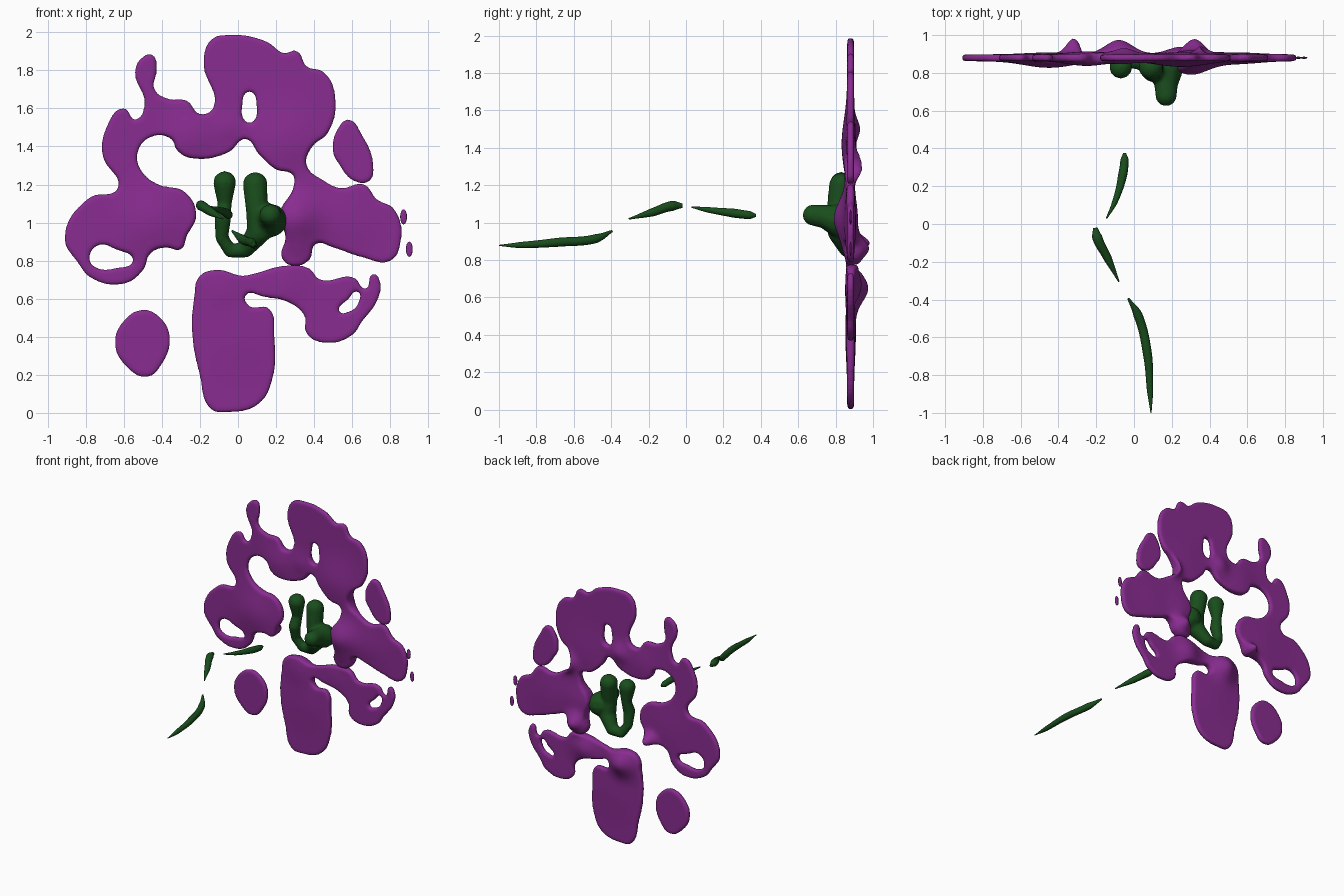
import bpy, bmesh
from math import exp
from mathutils import Vector

MID_Y = 0.88


def material(name, color):
    m = bpy.data.materials.new(name)
    m.diffuse_color = color
    return m


PURPLE = material("petal_purple", (0.25, 0.025, 0.28, 1))
GREEN = material("stem_green", (0.01, 0.075, 0.012, 1))


def add_object(name, data, mat=None):
    ob = bpy.data.objects.new(name, data)
    bpy.context.collection.objects.link(ob)
    if mat:
        data.materials.clear()
        data.materials.append(mat)
    return ob


def baked(ob):
    """Evaluated mesh of an object; the source object is removed."""
    dg = bpy.context.evaluated_depsgraph_get()
    dg.update()
    me = bpy.data.meshes.new_from_object(ob.evaluated_get(dg))
    bpy.data.objects.remove(ob)
    return me


def remeshed(me, voxel, smooth):
    ob = add_object("temp", me)
    r = ob.modifiers.new("remesh", 'REMESH')
    r.mode, r.voxel_size = 'VOXEL', voxel
    s = ob.modifiers.new("smooth", 'SMOOTH')
    s.factor, s.iterations = 0.5, smooth
    return baked(ob)


def finish(name, me, mat):
    me.polygons.foreach_set("use_smooth", [True] * len(me.polygons))
    return add_object(name, me, mat)


# Bulges of the petal sheet: x, z, radius, front height, back height
BULGES = [
    (0.30, 1.02, 0.13, 0.07, 0.02), (0.32, 0.86, 0.07, 0.01, 0.075),
    (0.40, 1.31, 0.06, 0.00, 0.085), (-0.32, 0.89, 0.05, 0.00, 0.08),
    (-0.08, 0.65, 0.10, 0.01, 0.075), (0.25, 0.67, 0.10, 0.01, 0.04),
    (-0.45, 1.00, 0.18, 0.035, 0.01), (0.25, 1.42, 0.18, 0.03, 0.01),
    (-0.25, 1.45, 0.14, 0.025, 0.015), (-0.05, 1.50, 0.07, 0.01, 0.03),
    (0.55, 1.00, 0.16, 0.015, 0.01), (0.00, 0.40, 0.18, 0.01, 0.01),
]


def petal(name, *outlines):
    """Smooth outline (plus holes) in x-z, filled, rounded and bulged."""
    cu = bpy.data.curves.new(name, 'CURVE')
    cu.dimensions, cu.fill_mode = '2D', 'BOTH'
    cu.extrude, cu.bevel_depth, cu.offset = 0.004, 0.014, -0.012
    cu.bevel_resolution = 2
    for pts in outlines:
        sp = cu.splines.new('BEZIER')
        sp.bezier_points.add(len(pts) - 1)
        sp.use_cyclic_u, sp.resolution_u = True, 6
        for bp, (x, z) in zip(sp.bezier_points, pts):
            bp.co = (x, z, 0)
            bp.handle_left_type = bp.handle_right_type = 'AUTO'
    me = baked(add_object("temp", cu))
    bm = bmesh.new()
    bm.from_mesh(me)
    bmesh.ops.remove_doubles(bm, verts=bm.verts, dist=1e-4)
    bm.to_mesh(me)
    bm.free()
    me = remeshed(me, 0.011, 3)
    for v in me.vertices:
        x, z, d = v.co
        front = back = 0
        for bx, bz, r, f, b in BULGES:
            g = exp(-((x - bx) ** 2 + (z - bz) ** 2) / (r * r))
            front += f * g
            back += b * g
        side = max(-1, min(1, d / 0.015))
        v.co = (x, MID_Y - d - side * (front if side > 0 else back), z)
    return finish(name, me, PURPLE)


def blob_chain(name, *paths):
    """Spheres swept along (x, y, z, radius) paths and fused together."""
    bm = bmesh.new()
    for path in paths:
        for a, b in zip(path, path[1:]):
            for i in range(9):
                x, y, z, r = Vector(a).lerp(Vector(b), i / 8)
                res = bmesh.ops.create_icosphere(bm, subdivisions=2, radius=r)
                bmesh.ops.translate(bm, verts=res["verts"], vec=(x, y, z))
    me = bpy.data.meshes.new(name)
    bm.to_mesh(me)
    bm.free()
    return finish(name, remeshed(me, 0.01, 4), GREEN)


def stem(name, pts):
    """Tapered tube through (x, y, z, radius) points."""
    cu = bpy.data.curves.new(name, 'CURVE')
    cu.dimensions, cu.bevel_depth, cu.bevel_resolution = '3D', 1.0, 4
    cu.use_fill_caps = True
    sp = cu.splines.new('BEZIER')
    sp.bezier_points.add(len(pts) - 1)
    for bp, (x, y, z, r) in zip(sp.bezier_points, pts):
        bp.co, bp.radius = (x, y, z), r
        bp.handle_left_type = bp.handle_right_type = 'AUTO'
    return finish(name, baked(add_object("temp", cu)), GREEN)


# Large connected upper petals: outer edge, then inner edge around the centre
upper_outer = [
    (-0.84, 0.79), (-0.91, 0.92), (-0.78, 1.13), (-0.63, 1.18), (-0.71, 1.35),
    (-0.69, 1.50), (-0.60, 1.60), (-0.54, 1.54), (-0.49, 1.62), (-0.54, 1.79),
    (-0.51, 1.86), (-0.45, 1.88), (-0.43, 1.80), (-0.44, 1.70), (-0.37, 1.65),
    (-0.27, 1.64), (-0.20, 1.57), (-0.13, 1.60), (-0.18, 1.84), (-0.14, 1.96),
    (-0.05, 1.985), (0.15, 1.95), (0.24, 1.89), (0.31, 1.90), (0.36, 1.82),
    (0.45, 1.79), (0.51, 1.66), (0.47, 1.47), (0.39, 1.40), (0.36, 1.30),
    (0.45, 1.22), (0.54, 1.18), (0.66, 1.20), (0.73, 1.12), (0.82, 1.07),
    (0.85, 0.88), (0.80, 0.80)]
upper_inner = [
    (0.65, 0.82), (0.50, 0.87), (0.41, 0.89), (0.37, 0.80), (0.28, 0.775),
    (0.23, 0.82), (0.25, 0.92), (0.22, 1.05), (0.29, 1.18), (0.29, 1.25),
    (0.20, 1.28), (0.11, 1.36), (0.04, 1.44), (-0.05, 1.37), (-0.25, 1.34),
    (-0.32, 1.38), (-0.35, 1.44), (-0.46, 1.45), (-0.53, 1.36), (-0.50, 1.26),
    (-0.42, 1.20), (-0.28, 1.16), (-0.22, 1.04), (-0.27, 0.93), (-0.30, 0.86),
    (-0.38, 0.87), (-0.46, 0.84), (-0.50, 0.75), (-0.60, 0.68), (-0.77, 0.71)]
petal("upper_petals", upper_outer + upper_inner,
      [(0.04, 1.53), (0.02, 1.60), (0.06, 1.69), (0.10, 1.60), (0.08, 1.53)],
      [(-0.78, 0.80), (-0.74, 0.88), (-0.64, 0.86), (-0.55, 0.80), (-0.64, 0.76),
       (-0.74, 0.76)])

# Lower petals with a slit near the right rim
petal("lower_petals", [
    (-0.23, 0.60), (-0.20, 0.72), (-0.10, 0.75), (0.02, 0.72), (0.10, 0.735),
    (0.23, 0.77), (0.37, 0.76), (0.43, 0.70), (0.61, 0.71), (0.67, 0.65),
    (0.71, 0.73), (0.745, 0.69), (0.73, 0.59), (0.65, 0.48), (0.60, 0.41),
    (0.45, 0.37), (0.36, 0.42), (0.35, 0.51), (0.27, 0.58), (0.14, 0.61),
    (0.04, 0.62), (0.06, 0.56), (0.16, 0.55), (0.19, 0.40), (0.18, 0.18),
    (0.11, 0.05), (-0.05, 0.005), (-0.14, 0.02), (-0.20, 0.20), (-0.24, 0.42)],
    [(0.53, 0.53), (0.58, 0.60), (0.63, 0.64), (0.63, 0.57), (0.58, 0.53)])

# Detached petals
petal("lower_left_petal", [
    (-0.645, 0.36), (-0.61, 0.47), (-0.50, 0.54), (-0.41, 0.50), (-0.36, 0.40),
    (-0.40, 0.26), (-0.48, 0.19), (-0.59, 0.25)])
petal("right_side_petal", [
    (0.50, 1.37), (0.53, 1.50), (0.58, 1.54), (0.65, 1.46), (0.71, 1.30),
    (0.69, 1.22), (0.61, 1.22), (0.53, 1.31)])

# Tiny petal flecks near the rims
for i, (x, z) in enumerate([(0.87, 1.03), (0.90, 0.86), (-0.83, 1.04)]):
    bm = bmesh.new()
    bmesh.ops.create_uvsphere(bm, u_segments=12, v_segments=8, radius=1)
    bmesh.ops.scale(bm, verts=bm.verts, vec=(0.018, 0.006, 0.04))
    bmesh.ops.translate(bm, verts=bm.verts, vec=(x, MID_Y, z))
    me = bpy.data.meshes.new("fleck")
    bm.to_mesh(me)
    bm.free()
    finish(f"petal_fleck_{i + 1}", me, PURPLE)

# U-shaped flower centre with a knob pointing forward
blob_chain("flower_centre",
           [(-0.07, 0.83, 1.21, 0.062), (-0.07, 0.84, 1.10, 0.038),
            (-0.08, 0.82, 1.02, 0.045), (-0.085, 0.84, 0.92, 0.035),
            (-0.04, 0.86, 0.85, 0.035), (0.04, 0.86, 0.86, 0.045),
            (0.11, 0.82, 0.95, 0.065), (0.10, 0.81, 1.06, 0.06),
            (0.09, 0.83, 1.20, 0.067)],
           [(0.17, 0.68, 1.04, 0.058), (0.17, 0.75, 1.03, 0.065),
            (0.17, 0.82, 1.01, 0.09)])

# Broken stem in three tapered pieces
stem("stem_front", [(-0.03, -0.395, 0.955, 0.006), (0.02, -0.48, 0.915, 0.024),
                    (0.07, -0.68, 0.895, 0.024), (0.085, -0.88, 0.88, 0.017),
                    (0.09, -1.0, 0.878, 0.003)])
stem("stem_middle", [(-0.205, -0.02, 1.09, 0.012), (-0.195, -0.07, 1.09, 0.027),
                     (-0.14, -0.18, 1.055, 0.022), (-0.08, -0.305, 1.02, 0.004)])
stem("stem_back", [(-0.145, 0.03, 1.083, 0.004), (-0.10, 0.12, 1.068, 0.015),
                   (-0.06, 0.26, 1.05, 0.024), (-0.05, 0.34, 1.04, 0.022),
                   (-0.05, 0.375, 1.038, 0.008)])
